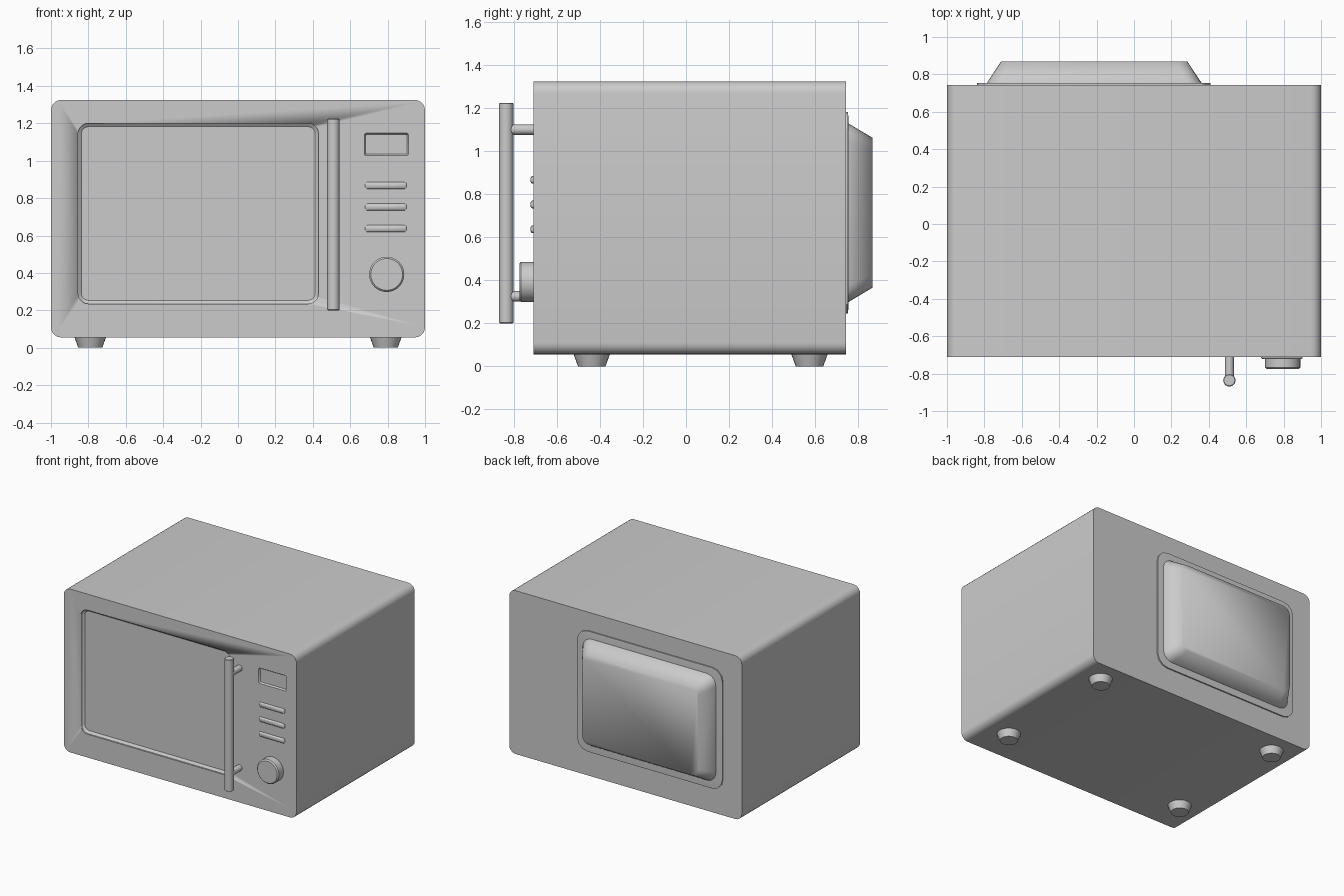
import bpy, bmesh, math

if "Cube" in bpy.data.objects:
    bpy.data.objects.remove(bpy.data.objects["Cube"])


def make(name, bm, angle=30):
    bmesh.ops.recalc_face_normals(bm, faces=bm.faces)
    mesh = bpy.data.meshes.new(name)
    bm.to_mesh(mesh)
    bm.free()
    obj = bpy.data.objects.new(name, mesh)
    bpy.context.collection.objects.link(obj)
    bpy.ops.object.select_all(action='DESELECT')
    bpy.context.view_layer.objects.active = obj
    obj.select_set(True)
    bpy.ops.object.shade_smooth_by_angle(angle=math.radians(angle))
    return obj


def loft(name, rings, seg=5, angle=30):
    """Capped loft of rounded rectangles (y, x0, x1, z0, z1, radius)."""
    bm = bmesh.new()
    loops = []
    for y, x0, x1, z0, z1, r in rings:
        loop = []
        corners = [(x1 - r, z1 - r), (x0 + r, z1 - r), (x0 + r, z0 + r), (x1 - r, z0 + r)]
        for q, (cx, cz) in enumerate(corners):
            for i in range(seg + 1):
                a = math.pi / 2 * (q + i / seg)
                loop.append(bm.verts.new((cx + r * math.cos(a), y, cz + r * math.sin(a))))
        loops.append(loop)
    n = len(loops[0])
    for a, b in zip(loops, loops[1:]):
        for i in range(n):
            j = (i + 1) % n
            bm.faces.new((a[i], a[j], b[j], b[i]))
    bm.faces.new(loops[0])
    bm.faces.new(loops[-1])
    return make(name, bm, angle)


def turned(name, profile, origin, axis='Z', seg=32):
    """Capped solid of revolution from (radius, height) points."""
    bm = bmesh.new()
    loops = []
    for r, h in profile:
        loop = []
        for i in range(seg):
            a = 2 * math.pi * i / seg
            u, v = r * math.cos(a), r * math.sin(a)
            p = (u, v, h) if axis == 'Z' else (u, h, v)
            loop.append(bm.verts.new([p[k] + origin[k] for k in range(3)]))
        loops.append(loop)
    for a, b in zip(loops, loops[1:]):
        for i in range(seg):
            j = (i + 1) % seg
            bm.faces.new((a[i], a[j], b[j], b[i]))
    bm.faces.new(loops[0])
    bm.faces.new(loops[-1])
    return make(name, bm)


def cut(target, cutter):
    mod = target.modifiers.new("recess", 'BOOLEAN')
    mod.operation = 'DIFFERENCE'
    mod.solver = 'EXACT'
    mod.object = cutter
    bpy.context.view_layer.objects.active = target
    bpy.ops.object.modifier_apply(modifier=mod.name)
    bpy.data.objects.remove(cutter)


# Casing with recessed door window and display
F, B = -0.71, 0.743
body = loft("casing", [(F, -1, 1, 0.055, 1.325, 0.055), (B, -1, 1, 0.055, 1.325, 0.055)])
cut(body, loft("window_cutter", [
    (F - 0.05, -0.855, 0.43, 0.235, 1.2, 0.055),
    (F + 0.012, -0.855, 0.43, 0.235, 1.2, 0.055),
    (F + 0.026, -0.838, 0.413, 0.253, 1.182, 0.04)]))
cut(body, loft("display_cutter", [
    (F - 0.05, 0.675, 0.912, 1.027, 1.147, 0.01),
    (F, 0.675, 0.912, 1.027, 1.147, 0.01),
    (F + 0.012, 0.683, 0.904, 1.035, 1.139, 0.006)], seg=2))

# Rear plate and bulging cover
loft("rear_plate", [
    (B - 0.01, -0.84, 0.41, 0.245, 1.183, 0.09),
    (B + 0.01, -0.84, 0.41, 0.245, 1.183, 0.09),
    (B + 0.012, -0.81, 0.38, 0.272, 1.155, 0.075)], seg=3)
loft("rear_bulge", [
    (B, -0.787, 0.362, 0.297, 1.13, 0.08),
    (B + 0.01, -0.787, 0.362, 0.297, 1.13, 0.08),
    (0.868, -0.712, 0.286, 0.366, 1.062, 0.06)], angle=66)

# Door handle with two posts
turned("door_handle", [(0.029, 0.2), (0.033, 0.204), (0.033, 1.221), (0.029, 1.225)],
       (0.51, -0.836, 0), seg=24)
for name, z in (("handle_post_lower", 0.325), ("handle_post_upper", 1.1)):
    turned(name, [(0.024, -0.83), (0.024, -0.7)], (0.51, 0, z), 'Y', 20)

# Control buttons
for i, z in enumerate((0.867, 0.752, 0.637)):
    loft(f"button_{i + 1}", [
        (F + 0.01, 0.68, 0.902, z - 0.018, z + 0.018, 0.012),
        (F - 0.006, 0.68, 0.902, z - 0.018, z + 0.018, 0.012),
        (F - 0.012, 0.687, 0.895, z - 0.011, z + 0.011, 0.008)], seg=3, angle=50)

# Dial
turned("dial", [(0.094, F + 0.01), (0.094, -0.766), (0.085, -0.775)], (0.795, 0, 0.392), 'Y', 40)

# Tapered feet
for side, x in (("left", -0.79), ("right", 0.79)):
    for end, y in (("front", -0.438), ("rear", 0.574)):
        turned(f"{end}_{side}_foot", [(0.064, 0), (0.086, 0.06)], (x, y, 0), seg=24)
